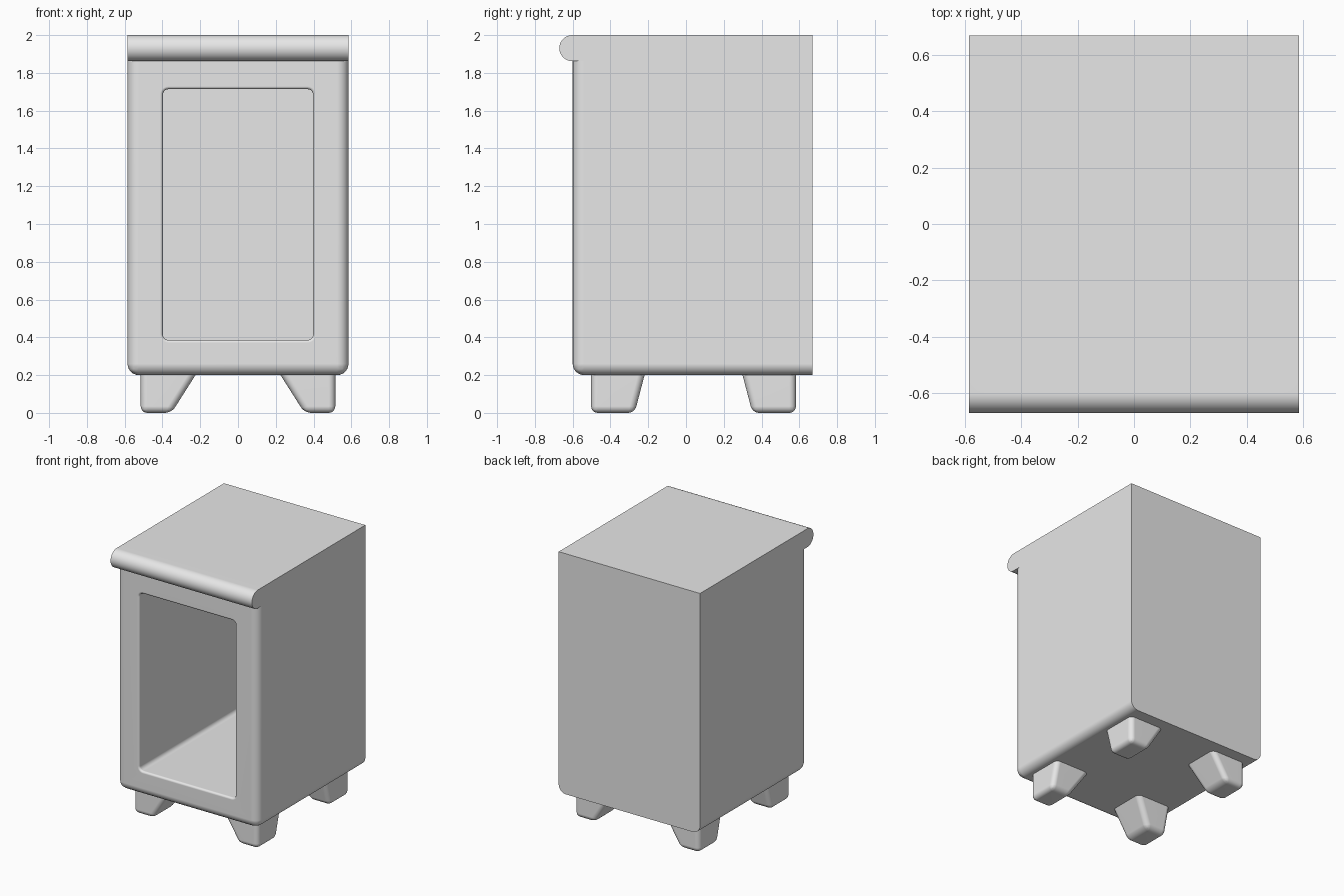
import bpy, bmesh, math
from mathutils import Vector

default = bpy.data.objects.get("Cube")
if default:
    bpy.data.objects.remove(default, do_unlink=True)

grey = bpy.data.materials.new("light_grey")
grey.use_nodes = True
COLOUR = (0.8, 0.8, 0.8, 1)
grey.diffuse_color = COLOUR
grey.node_tree.nodes["Principled BSDF"].inputs["Base Color"].default_value = COLOUR

W, FRONT, BACK, BOTTOM, TOP = 0.585, -0.6, 0.67, 0.2, 2.0
ROUND = 0.06


def make(name, bm):
    bmesh.ops.recalc_face_normals(bm, faces=bm.faces[:])
    mesh = bpy.data.meshes.new(name)
    bm.to_mesh(mesh)
    bm.free()
    mesh.materials.append(grey)
    obj = bpy.data.objects.new(name, mesh)
    bpy.context.collection.objects.link(obj)
    return obj


def activate(obj):
    bpy.ops.object.select_all(action='DESELECT')
    obj.select_set(True)
    bpy.context.view_layer.objects.active = obj


def smooth(obj):
    activate(obj)
    bpy.ops.object.shade_smooth_by_angle(angle=math.radians(35))
    obj.modifiers.new("even_shading", 'WEIGHTED_NORMAL').keep_sharp = True


def loft(rings):
    """Skin a list of equal-length point rings and cap both ends."""
    bm = bmesh.new()
    loops = [[bm.verts.new(p) for p in ring] for ring in rings]
    n = len(loops[0])
    for a, b in zip(loops, loops[1:]):
        for i in range(n):
            j = (i + 1) % n
            bm.faces.new((a[i], a[j], b[j], b[i]))
    bm.faces.new(loops[0])
    bm.faces.new(loops[-1])
    return bm


def bevel_where(bm, test, radius):
    edges = [e for e in bm.edges if test(*[v.co for v in e.verts])]
    bmesh.ops.bevel(bm, geom=edges, offset=radius, segments=6, profile=0.5,
                    affect='EDGES', clamp_overlap=True)


def rect(z, x0, x1, y0, y1):
    return [(x0, y0, z), (x1, y0, z), (x1, y1, z), (x0, y1, z)]


# Cabinet: front and lower side edges rounded, back and top edges crisp
def cabinet_edge(a, b):
    mid = (a + b) / 2
    at_front = abs(mid.y - FRONT) < 1e-4
    at_bottom = abs(mid.z - BOTTOM) < 1e-4
    at_side = abs(abs(mid.x) - W) < 1e-4
    return (at_front and (at_bottom or at_side)) or (at_bottom and at_side)


bm = loft([rect(z, -W, W, FRONT, BACK) for z in (BOTTOM, TOP)])
bevel_where(bm, cabinet_edge, ROUND)
cabinet = make("cabinet", bm)


# Opening: rounded rectangle that flares softly at the front rim
def opening_ring(y, grow):
    hx, hz, mid_z, r = 0.398, 0.664, 1.05, 0.03
    ring = []
    for k, (sx, sz) in enumerate(((1, 1), (-1, 1), (-1, -1), (1, -1))):
        for s in range(6):
            t = math.pi / 2 * (k + s / 5)
            ring.append((sx * (hx - r) + (r + grow) * math.cos(t), y,
                         mid_z + sz * (hz - r) + (r + grow) * math.sin(t)))
    return ring


RIM = 0.015
rings = [opening_ring(BACK - 0.04, 0)]
for s in range(6):
    t = math.pi / 2 * s / 5
    rings.append(opening_ring(FRONT + RIM - RIM * math.sin(t),
                              RIM - RIM * math.cos(t)))
rings.append(opening_ring(FRONT - 0.05, RIM))
cutter = make("opening_cutter", loft(rings))
cutter.hide_render = True

cut = cabinet.modifiers.new("opening", 'BOOLEAN')
cut.operation = 'DIFFERENCE'
cut.solver = 'EXACT'
cut.object = cutter
activate(cabinet)
bpy.ops.object.modifier_apply(modifier=cut.name)
bpy.data.objects.remove(cutter, do_unlink=True)
smooth(cabinet)

# Half-round nosing along the front of the top
R = 0.069
profile = [(FRONT + ROUND, TOP)]
for s in range(17):
    t = math.pi / 2 + math.pi * s / 16
    profile.append((FRONT - 0.002 + R * math.cos(t), TOP - R + R * math.sin(t)))
profile.append((FRONT + ROUND, TOP - 2 * R))
smooth(make("top_nosing", loft([[(x, y, z) for y, z in profile] for x in (-W, W)])))


# Tapered feet: outer faces upright, inner faces sloping
def foot(name, side, outer_y, inner_top_y, inner_low_y):
    low = rect(0, side * 0.515, side * 0.352, outer_y, inner_low_y)
    high = rect(BOTTOM + 0.005, side * 0.515, side * 0.222, outer_y, inner_top_y)
    bm = loft([low, high])
    bevel_where(bm, lambda a, b: min(a.z, b.z) < 0.01, 0.035)
    smooth(make(name, bm))


for side, label in ((1, "left"), (-1, "right")):
    foot("front_foot_" + label, side, -0.502, -0.218, -0.272)
    foot("back_foot_" + label, side, 0.582, 0.298, 0.352)
